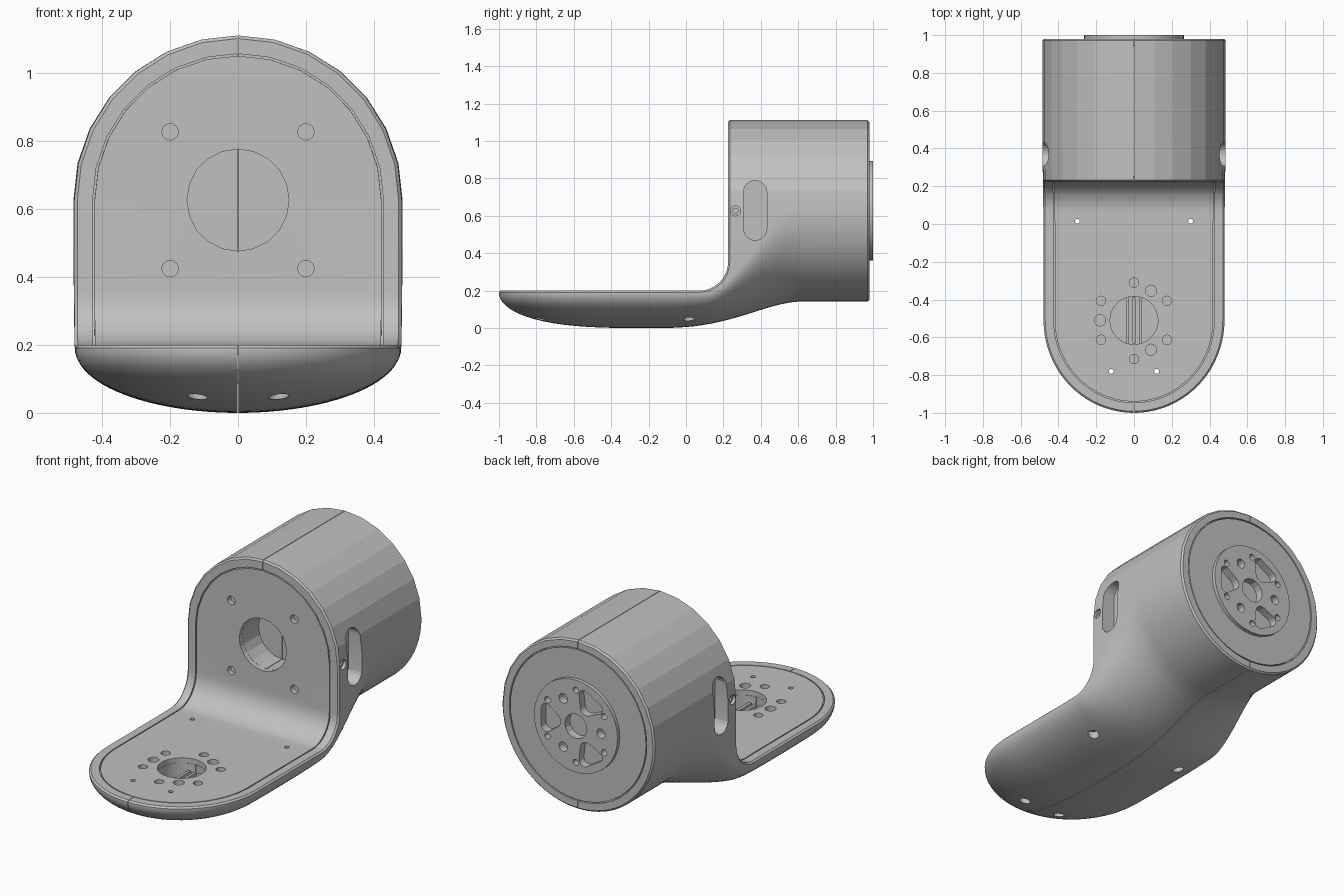
import bpy, bmesh
from math import sin, cos, pi, radians, sqrt

cube = bpy.data.objects.get("Cube")
if cube:
    bpy.data.objects.remove(cube)

grey = bpy.data.materials.new("plain grey")
grey.use_nodes = True
grey.diffuse_color = (0.53, 0.53, 0.53, 1)
grey.node_tree.nodes["Principled BSDF"].inputs["Base Color"].default_value = (0.53, 0.53, 0.53, 1)

AXIS_Z = 0.627      # height of the motor housing axis
R = 0.485           # housing radius
DECK = 0.2          # height of the foot deck
WALL = 0.225        # y of the upright wall
HIP = -0.51         # centre of the rounded toe


def smooth(t):
    t = max(0, min(1, t))
    return t * t * (3 - 2 * t)


def finish(name, bm):
    bmesh.ops.recalc_face_normals(bm, faces=bm.faces)
    mesh = bpy.data.meshes.new(name)
    bm.to_mesh(mesh)
    bm.free()
    mesh.materials.append(grey)
    obj = bpy.data.objects.new(name, mesh)
    bpy.context.collection.objects.link(obj)
    return obj


def apply(obj, mod):
    bpy.context.view_layer.objects.active = obj
    bpy.ops.object.modifier_apply(modifier=mod.name)


def combine(obj, other, operation="DIFFERENCE"):
    mod = obj.modifiers.new("combine", "BOOLEAN")
    mod.operation, mod.solver, mod.object = operation, "EXACT", other
    apply(obj, mod)
    bpy.data.objects.remove(other)


def rod(name, axis, circles, lo, hi, segs=24):
    """Prism over the hull of some circles, along one axis."""
    bm = bmesh.new()
    for d in (lo, hi):
        for u, v, r in circles:
            for i in range(segs):
                a = 2 * pi * i / segs
                p, q = u + r * cos(a), v + r * sin(a)
                bm.verts.new({"X": (d, p, q), "Y": (p, d, q), "Z": (p, q, d)}[axis])
    bmesh.ops.convex_hull(bm, input=bm.verts)
    return finish(name, bm)


def side_prism(name, outline, x0, x1):
    """Extrude a (y, z) outline across x."""
    bm = bmesh.new()
    face = bm.faces.new([bm.verts.new((x0, y, z)) for y, z in outline])
    new = bmesh.ops.extrude_face_region(bm, geom=[face])["geom"]
    moved = [v for v in new if isinstance(v, bmesh.types.BMVert)]
    bmesh.ops.translate(bm, vec=(x1 - x0, 0, 0), verts=moved)
    return finish(name, bm)


def clearance(depth):
    """Space above the deck and in front of the wall, sunk in by depth."""
    fillet = 0.155
    arc = [radians(-90 + 90 * i / 10) for i in range(11)]
    path = [(WALL - fillet + (fillet + depth) * cos(a),
             DECK + fillet + (fillet + depth) * sin(a)) for a in arc]
    outline = [(-1.5, DECK - depth)] + path + [(WALL + depth, 1.5), (-1.5, 1.5)]
    return side_prism("clearance", outline, -1, 1)


def underside(y):
    if y < -0.2:
        u = min(1, (-0.2 - y) / 0.8)
        return 0.188 * (1 - sqrt(1 - u ** 3))
    return 0.142 * smooth((min(y, 0.62) + 0.2) ** 1.5 / 0.82 ** 1.5)


def loft(name, inset=0.0):
    """Arched sections along y; inset versions get a plain flat bottom."""
    toe = 0.49 - inset
    stations = []
    for i in range(20):
        t = radians(1 + 89 * i / 20)
        stations.append((HIP - toe * cos(t), sin(t)))
    stations += [(HIP + (0.64 - HIP) * i / 36, 1) for i in range(37)]
    stations.append((0.98, 1))
    bm = bmesh.new()
    rings = []
    for y, k in stations:
        w = (0.479 + 0.006 * smooth((y + 0.1) / 0.6) - inset) * k
        pts = []
        for i in range(15):
            a = pi * i / 14
            pts.append((w * cos(a), AXIS_Z + (R - inset) * sin(a)))
        if inset:
            pts += [(-w, 0.05), (w, 0.05)]
        else:
            zc = 0.188 + (0.62 - 0.188) * smooth((y - 0.1) / 0.52)
            depth = zc - underside(y)
            for i in range(49):
                a = pi + pi * i / 48
                pts.append((w * cos(a), zc + depth * sin(a)))
        rings.append([bm.verts.new((x, y, z)) for x, z in pts])
    for a, b in zip(rings, rings[1:]):
        for i in range(len(a)):
            j = (i + 1) % len(a)
            bm.faces.new((a[i], a[j], b[j], b[i]))
    bm.faces.new(rings[0])
    bm.faces.new(rings[-1])
    return finish(name, bm)


# Shell: foot and motor housing in one body, with chamfered rims
shell = loft("shell")
combine(shell, clearance(0))
chamfer = shell.modifiers.new("chamfer", "BEVEL")
chamfer.width = 0.009
chamfer.segments = 1
chamfer.limit_method = "ANGLE"
chamfer.angle_limit = radians(50)
chamfer.use_clamp_overlap = False
apply(shell, chamfer)

# Seam between the two shell halves
combine(shell, side_prism("seam", [(-1.5, -1), (1.5, -1), (1.5, 2), (-1.5, 2)], -0.0015, 0.0015))

# Bent cover plate, set into the shell with a thin gap
pocket = loft("pocket", 0.054)
combine(pocket, clearance(0.03), "INTERSECT")
combine(shell, pocket)
plate = loft("cover_plate", 0.06)
combine(plate, clearance(0.029), "INTERSECT")
combine(plate, clearance(0))

# Large openings in the deck and the upright wall
for part in (shell, plate):
    combine(part, rod("deck_opening", "Z", [(0, HIP, 0.127)], 0.09, 0.3, 32))
    combine(part, rod("wall_opening", "Y", [(0, AXIS_Z, 0.15)], 0.1, 0.4, 20))

# Bolt holes in the upright wall
for x in (-0.2, 0.2):
    for z in (0.425, 0.828):
        combine(plate, rod("wall_hole", "Y", [(x, z, 0.024)], 0.1, 0.4, 16))

# Bolt holes around the deck opening
deck_holes = [(0, 0.2, 0.025), (0, -0.205, 0.025), (-0.18, 0, 0.03),
              (0.09, 0.156, 0.03), (0.09, -0.156, 0.03)]
deck_holes += [(sx * 0.175, sy * 0.103, 0.025) for sx in (-1, 1) for sy in (-1, 1)]
for x, dy, r in deck_holes:
    combine(plate, rod("deck_hole", "Z", [(x, HIP + dy, r)], 0.1, 0.3, 16))

# Screw holes right through the foot, countersunk underneath
for x, y in ((0.3, 0.015), (0.12, -0.78)):
    for s in (-1, 1):
        for part in (shell, plate):
            combine(part, rod("screw_hole", "Z", [(s * x, y, 0.013)], -0.1, 0.3, 12))
        combine(shell, rod("countersink", "Z", [(s * x, y, 0.03)], -0.1, 0.08, 16))

# Slots and screw holes in both sides of the housing
for s in (-1, 1):
    slot = [(0.37, 0.532, 0.062), (0.37, 0.727, 0.062)]
    combine(shell, rod("slot", "X", slot, s * 0.4, s * 0.7))
    combine(shell, rod("side_screw", "X", [(0.265, AXIS_Z, 0.027)], s * 0.465, s * 0.7, 16))
    combine(shell, rod("side_screw", "X", [(0.265, AXIS_Z, 0.014)], s * 0.437, s * 0.7, 12))

# Ribs at the bottom of the deck opening
ribs = []
for x in (-0.035, 0.0, 0.035):
    low, high = HIP - 0.122, HIP + 0.122
    ribs.append(side_prism("opening_rib", [(low, 0.085), (high, 0.085), (high, 0.13), (low, 0.13)],
                           x - 0.008, x + 0.008))

# Round back cap with the raised output disc
combine(shell, rod("cap_pocket", "Y", [(0, AXIS_Z, 0.437)], 0.94, 1.2, 48))
cap = rod("back_cap", "Y", [(0, AXIS_Z, 0.431)], 0.942, 0.979, 48)
combine(cap, rod("output_disc", "Y", [(0, AXIS_Z, 0.265)], 0.945, 1.0, 40), "UNION")


def cap_cut(angle, spots):
    """Cut the hull of (distance, sideways, radius) spots turned by angle."""
    c, s = cos(radians(angle)), sin(radians(angle))
    circles = [(-(d * c - e * s), AXIS_Z + d * s + e * c, r) for d, e, r in spots]
    combine(cap, rod("cap_cut", "Y", circles, 0.955, 1.2, 16))


cap_cut(0, [(0, 0, 0.07)])
for turn in (0, 120, 240):
    cap_cut(turn, [(0.16, 0, 0.027)])
    cap_cut(turn + 60, [(0.135, 0, 0.04), (0.188, 0.048, 0.032), (0.188, -0.048, 0.032)])
    for offset in (30, 90):
        cap_cut(turn + offset, [(0.208, 0, 0.018)])

# Smooth shading that keeps the housing facets and hard edges
bpy.ops.object.select_all(action="DESELECT")
for obj in [shell, plate, cap] + ribs:
    obj.select_set(True)
bpy.context.view_layer.objects.active = shell
bpy.ops.object.shade_smooth_by_angle(angle=radians(12.5))
